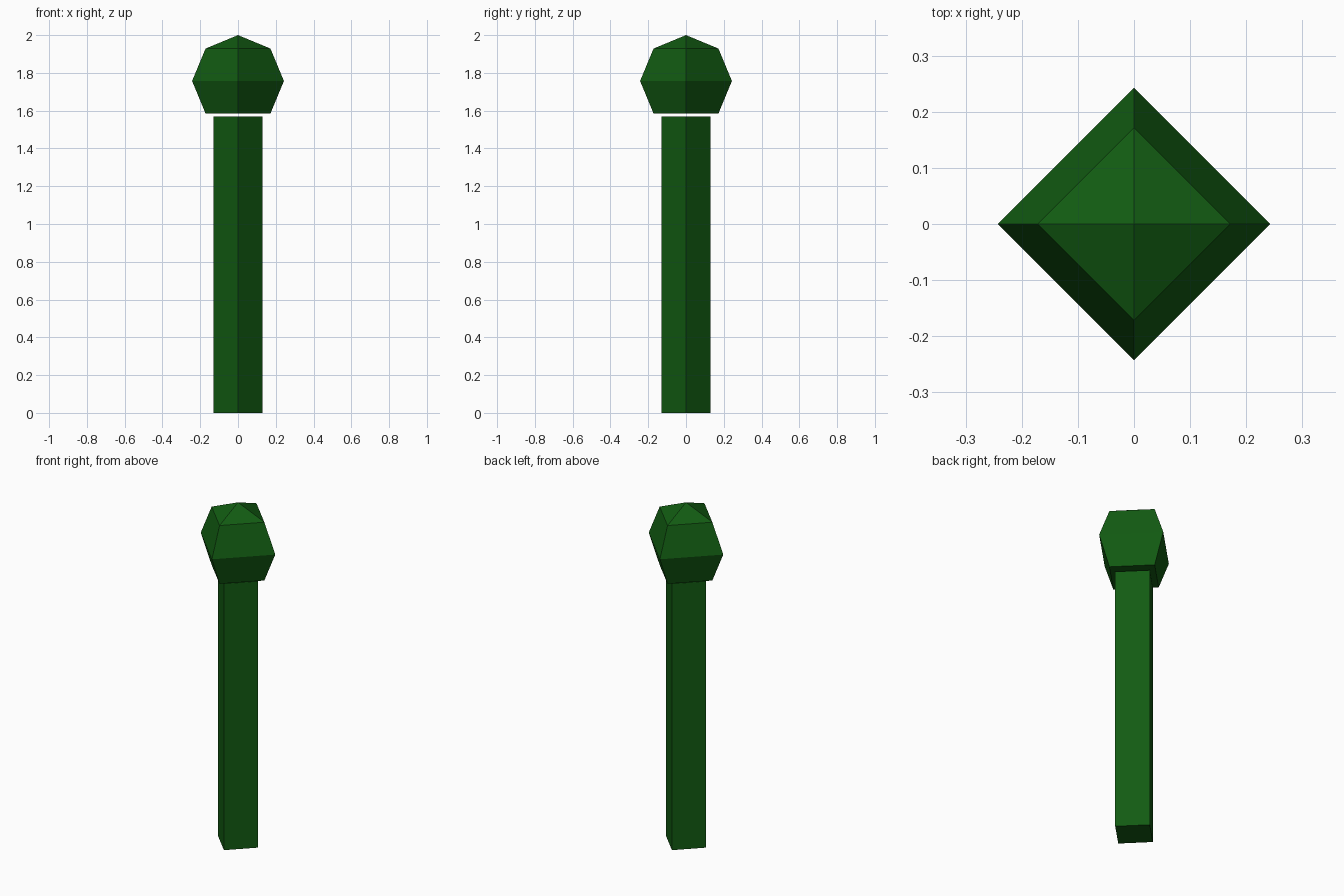
import bpy, bmesh, math

if "Cube" in bpy.data.objects:
    bpy.data.objects.remove(bpy.data.objects["Cube"])

green = bpy.data.materials.new("dark green")
green.diffuse_color = (0.006, 0.105, 0.006, 1)
green.use_nodes = True
green.node_tree.nodes["Principled BSDF"].inputs["Base Color"].default_value = green.diffuse_color


def lathe(name, profile, sides=4):
    """Spin (radius, z) points round z in flat facets; radius 0 is a pole, open ends are capped."""
    bm = bmesh.new()
    rings = []
    for r, z in profile:
        n = sides if r else 1
        rings.append([bm.verts.new((r * math.cos(math.tau * i / sides),
                                    r * math.sin(math.tau * i / sides), z)) for i in range(n)])
    for low, high in zip(rings, rings[1:]):
        for i in range(sides):
            j = (i + 1) % sides
            if len(high) == 1:
                bm.faces.new((low[i], low[j], high[0]))
            else:
                bm.faces.new((low[i], low[j], high[j], high[i]))
    for ring in (rings[0], rings[-1]):
        if len(ring) > 1:
            bm.faces.new(ring)
    bmesh.ops.recalc_face_normals(bm, faces=bm.faces)
    mesh = bpy.data.meshes.new(name)
    bm.to_mesh(mesh)
    bm.free()
    mesh.materials.append(green)
    obj = bpy.data.objects.new(name, mesh)
    bpy.context.collection.objects.link(obj)
    return obj


# Square post, corners on the axes
lathe("post", [(0.131, 0), (0.131, 1.57)])

# Faceted ball floating just above the post, cut flat underneath
R, C = 0.243, 1.757
D = R * math.sqrt(0.5)
lathe("ball_head", [(D, C - D), (R, C), (D, C + D), (0, C + R)])
